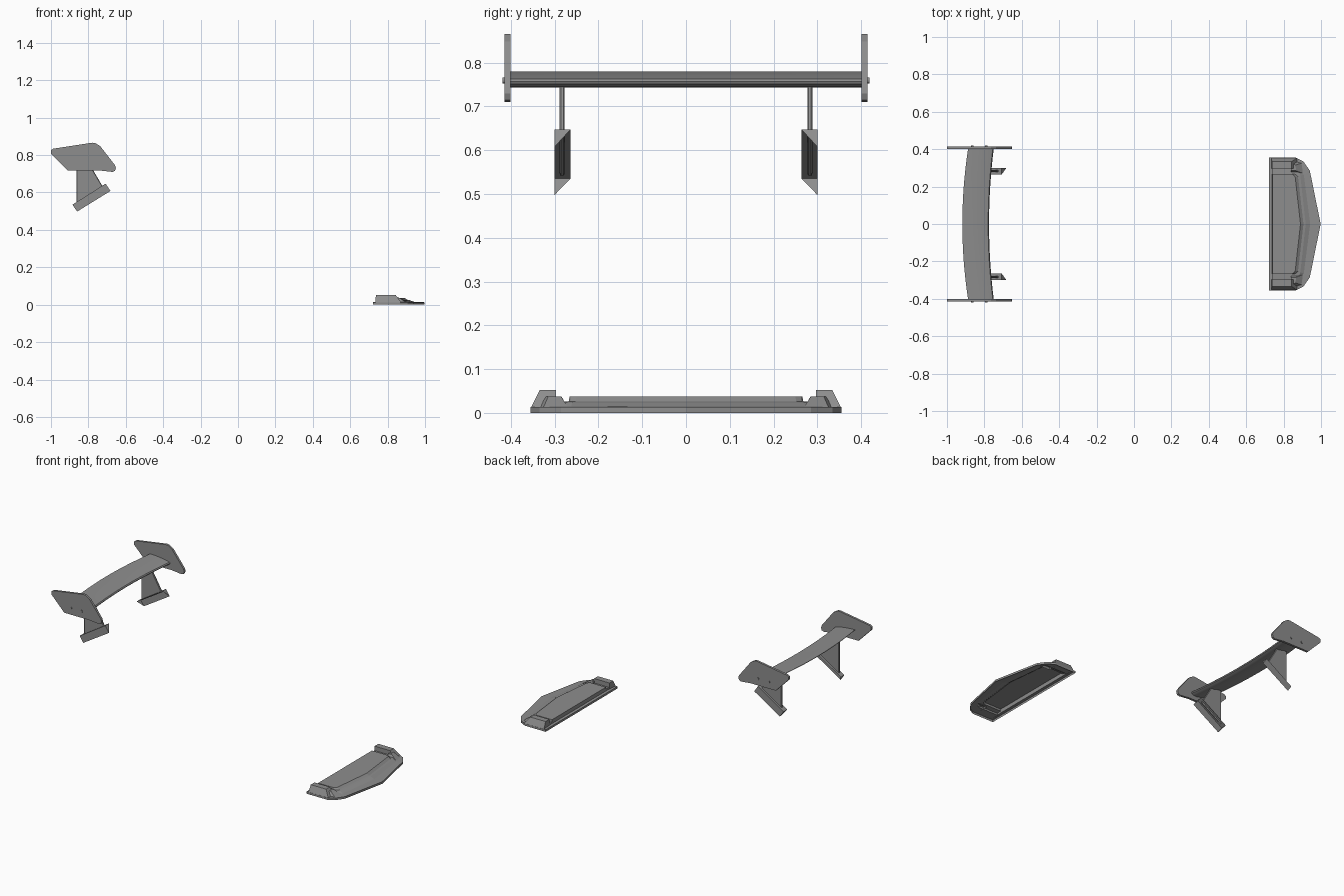
import bpy, bmesh
from mathutils import Vector

if "Cube" in bpy.data.objects:
    bpy.data.objects.remove(bpy.data.objects["Cube"])

grey = bpy.data.materials.new("mid_grey")
grey.use_nodes = True
grey.diffuse_color = (0.27, 0.27, 0.27, 1)
grey.node_tree.nodes["Principled BSDF"].inputs["Base Color"].default_value = grey.diffuse_color


def finish(bm, name, smooth=False):
    bmesh.ops.recalc_face_normals(bm, faces=bm.faces)
    mesh = bpy.data.meshes.new(name)
    bm.to_mesh(mesh)
    bm.free()
    mesh.materials.append(grey)
    obj = bpy.data.objects.new(name, mesh)
    bpy.context.collection.objects.link(obj)
    if smooth:
        bpy.ops.object.select_all(action='DESELECT')
        obj.select_set(True)
        bpy.context.view_layer.objects.active = obj
        bpy.ops.object.shade_smooth_by_angle(angle=0.6)
    return obj


def loft(name, loops, start=True, end=True, smooth=False):
    """Skin a stack of equal-length closed loops, with optional end caps."""
    bm = bmesh.new()
    rings = [[bm.verts.new(p) for p in loop] for loop in loops]
    n = len(rings[0])
    for a, b in zip(rings, rings[1:]):
        for i in range(n):
            j = (i + 1) % n
            bm.faces.new((a[i], a[j], b[j], b[i]))
    if start:
        bm.faces.new(rings[0])
    if end:
        bm.faces.new(rings[-1])
    return finish(bm, name, smooth)


def slab(name, profile, y0, y1):
    return loft(name, [[(x, y, z) for x, z in profile] for y in (y0, y1)])


# Rear wing: an aerofoil swept along a shallow bow
aerofoil = [(0, .757), (.005, .763), (.04, .771), (.09, .777), (1 / 7, .780),
            (1 / 7, .777), (.08, .753), (.045, .743), (.015, .745), (.003, .751)]
sections = []
for i in range(17):
    y = -.402 + .804 * i / 16
    bow = (y / .402) ** 2
    sections.append([(-.775 + .025 * bow - d * (1 - .04 * bow), y, z) for d, z in aerofoil])
loft("rear_wing", sections, smooth=True)

plate = [(-1, .808), (-1, .826), (-.988, .834), (-.78, .866), (-.765, .865), (-.737, .848),
         (-.657, .745), (-.653, .73), (-.658, .715), (-.672, .710), (-.735, .717), (-.911, .717)]
strut = [(-.863, .755), (-.863, .542), (-.722, .630), (-.775, .720), (-.795, .755)]
back_top, front_top = (-.885, .535), (-.708, .647)
back_low, front_low = (-.860, .498), (-.682, .608)

for side, s in (("left", 1), ("right", -1)):
    slab(side + "_end_plate", plate, s * .401, s * .415)

    # Fixing bolts on the end plate
    for k, x in enumerate((-.864, -.79)):
        bm = bmesh.new()
        bmesh.ops.create_cone(bm, cap_ends=True, segments=12, radius1=.007, radius2=.007, depth=.008)
        for v in bm.verts:
            v.co = Vector((x + v.co.x, s * .415 + v.co.z, .759 + v.co.y))
        finish(bm, f"{side}_plate_bolt_{k + 1}")

    # Strut with bevelled edges
    middle = Vector((-.81, .67))
    narrow = [tuple(Vector(p) + (middle - Vector(p)) * .06) for p in strut]
    layers = ((narrow, .277), (strut, .280), (strut, .286), (narrow, .289))
    loft(side + "_strut", [[(x, s * y, z) for x, z in pr] for pr, y in layers])

    # Wedge foot, open along its sloping underside
    bm = bmesh.new()
    inner = [bm.verts.new((x, s * .264, z)) for x, z in (back_top, front_top)]
    outer = [bm.verts.new((x, s * .30, z)) for x, z in (back_top, front_top)]
    low = [bm.verts.new((x, s * .30, z)) for x, z in (back_low, front_low)]
    faces = [(inner[0], inner[1], outer[1], outer[0]), (outer[0], outer[1], low[1], low[0]),
             (inner[0], outer[0], low[0]), (inner[1], low[1], outer[1])]
    for f in faces:
        bm.faces.new(f)
    foot = finish(bm, side + "_strut_foot")
    if foot.data.polygons[0].normal.z < 0:
        foot.data.flip_normals()

    # Raised end block with a ramped nose and sloping outer side
    block = [[(.735, .297, .013), (.872, .297, .013), (.872, .354, .013), (.735, .354, .013)],
             [(.737, .297, .052), (.843, .297, .052), (.843, .334, .052), (.737, .334, .052)]]
    loft(side + "_splitter_block", [[(x, s * y, z) for x, y, z in lp] for lp in block], start=False)

    # Low fairing running forward from the block
    fairing = [[(.84, .270, .014), (.905, .270, .014), (.895, .325, .014), (.84, .34, .014)],
               [(.84, .285, .038), (.866, .285, .037), (.864, .315, .037), (.84, .325, .038)]]
    loft(side + "_splitter_fairing", [[(x, s * y, z) for x, y, z in lp] for lp in fairing], start=False)


# Front splitter: open-bottomed shell of stepped outlines
def outline(half, z):
    return [(x, y, z) for x, y in half] + [(x, -y, z) for x, y in reversed(half[:-1])]


edge = [(.722, .355), (.865, .355), (.905, .335), (.94, .285), (.998, 0)]
flange = [(.738, .297), (.870, .297), (.892, .288), (.908, .262), (.942, 0)]
shelf = [(.739, .297), (.860, .297), (.878, .284), (.889, .260), (.918, 0)]
step = [(.739, .268), (.855, .268), (.866, .264), (.877, .252), (.906, 0)]
panel = [(.740, .266), (.845, .266), (.854, .262), (.862, .250), (.890, 0)]
shell = loft("front_splitter", [outline(edge, 0), outline(edge, .013), outline(flange, .015),
                                outline(shelf, .024), outline(step, .026), outline(panel, .037)],
             start=False)
if shell.data.polygons[-1].normal.z < 0:
    shell.data.flip_normals()
